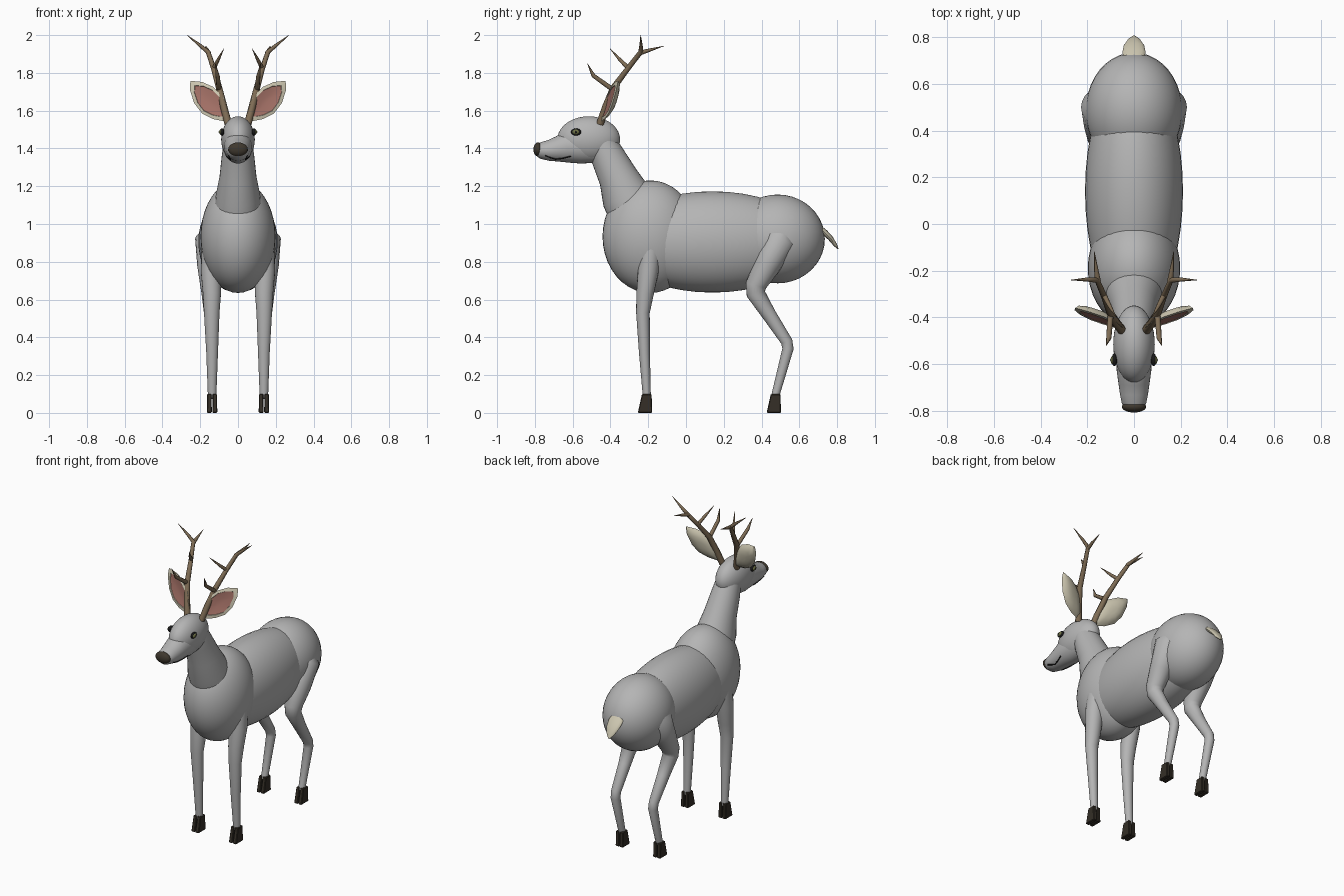
import bpy, bmesh, math
from mathutils import Vector, Matrix

if "Cube" in bpy.data.objects:
    bpy.data.objects.remove(bpy.data.objects["Cube"])


def material(name, rgb):
    m = bpy.data.materials.new(name)
    m.diffuse_color = (*rgb, 1)
    m.use_nodes = True
    m.node_tree.nodes["Principled BSDF"].inputs["Base Color"].default_value = m.diffuse_color
    return m


COAT = material("grey coat", (0.46, 0.46, 0.46))
CREAM = material("cream fur", (0.60, 0.56, 0.43))
PINK = material("inner ear pink", (0.36, 0.16, 0.13))
ANTLER = material("antler brown", (0.21, 0.15, 0.09))
HOOF = material("hoof dark", (0.035, 0.028, 0.02))
NOSE = material("nose brown", (0.05, 0.04, 0.028))
IRIS = material("eye olive", (0.16, 0.17, 0.06))
BLACK = material("black", (0.01, 0.01, 0.01))


def finish(name, bm, mats, mirror=False, angle=50):
    bmesh.ops.recalc_face_normals(bm, faces=bm.faces)
    me = bpy.data.meshes.new(name)
    bm.to_mesh(me)
    bm.free()
    for m in mats:
        me.materials.append(m)
    ob = bpy.data.objects.new(name, me)
    bpy.context.collection.objects.link(ob)
    if mirror:
        mod = ob.modifiers.new("Mirror", 'MIRROR')
        mod.use_mirror_merge = False
    bpy.ops.object.select_all(action='DESELECT')
    ob.select_set(True)
    bpy.context.view_layer.objects.active = ob
    if angle:
        bpy.ops.object.shade_smooth_by_angle(angle=math.radians(angle))
    return ob


def ellipsoid(name, centre, radii, mat, mirror=False, tilt=0, seg=40):
    bm = bmesh.new()
    mtx = (Matrix.Translation(centre) @ Matrix.Rotation(tilt, 4, 'X')
           @ Matrix.Diagonal((*radii, 1)))
    bmesh.ops.create_uvsphere(bm, u_segments=seg, v_segments=seg // 2, radius=1, matrix=mtx)
    return finish(name, bm, [mat], mirror)


def loft(name, stations, mat, mirror=False, seg=20):
    """Elliptical rings (x, y, z, half width, half depth) along a path."""
    bm = bmesh.new()
    pts = [Vector(s[:3]) for s in stations]
    rings = []
    for i, s in enumerate(stations):
        t = Vector((0, 0, 0))
        if i:
            t += (pts[i] - pts[i - 1]).normalized()
        if i < len(pts) - 1:
            t += (pts[i + 1] - pts[i]).normalized()
        t.normalize()
        side = (Vector((1, 0, 0)) - t * t.x).normalized()
        up = t.cross(side)
        rx, ry = s[3], s[-1]
        rings.append([bm.verts.new(pts[i] + side * rx * math.cos(a) + up * ry * math.sin(a))
                      for a in (math.tau * k / seg for k in range(seg))])
    for a, b in zip(rings, rings[1:]):
        for k in range(seg):
            j = (k + 1) % seg
            bm.faces.new((a[k], a[j], b[j], b[k]))
    bm.faces.new(rings[0])
    bm.faces.new(rings[-1])
    return finish(name, bm, [mat], mirror)


# Torso: three overlapping rounded masses
ellipsoid("chest", (0, -0.19, 0.933), (0.198, 0.252, 0.298), COAT)
ellipsoid("barrel", (0, 0.14, 0.905), (0.21, 0.53, 0.268), COAT)
ellipsoid("rump", (0, 0.485, 0.921), (0.207, 0.25, 0.235), COAT)

# Neck and head
loft("neck", [(0, -0.23, 1.00, 0.13, 0.15), (0, -0.32, 1.15, 0.118, 0.13),
              (0, -0.36, 1.25, 0.098, 0.104), (0, -0.415, 1.36, 0.086, 0.09),
              (0, -0.45, 1.44, 0.075, 0.075)], COAT, seg=32)
ellipsoid("skull", (0, -0.515, 1.448), (0.089, 0.166, 0.122), COAT)
MUZZLE = [(-0.46, 1.41, 0.07, 0.085), (-0.56, 1.412, 0.078, 0.092), (-0.63, 1.407, 0.074, 0.083),
          (-0.68, 1.396, 0.067, 0.067), (-0.73, 1.389, 0.06, 0.054), (-0.77, 1.39, 0.052, 0.044),
          (-0.79, 1.393, 0.035, 0.03)]
loft("muzzle", [(0, *s) for s in MUZZLE], COAT, seg=32)
ellipsoid("nose", (0, -0.783, 1.395), (0.052, 0.025, 0.037), NOSE, seg=24)


def muzzle_side(y, z):
    """Half width of the muzzle at a given point."""
    for a, b in zip(MUZZLE, MUZZLE[1:]):
        if b[0] <= y <= a[0]:
            f = (y - a[0]) / (b[0] - a[0])
            zc, rx, rz = (a[i] + f * (b[i] - a[i]) for i in (1, 2, 3))
            return rx * math.sqrt(max(0.0, 1 - ((z - zc) / rz) ** 2))


# Mouth line follows the muzzle surface
mouth = [(-0.745, 1.362), (-0.72, 1.352), (-0.69, 1.343), (-0.655, 1.347), (-0.61, 1.358)]
loft("mouth", [(muzzle_side(y, z), y, z, 0.004) for y, z in mouth], BLACK, True, 6)

# Eyes: dark lid, olive iris, black pupil
ellipsoid("eyelid", (0.084, -0.582, 1.487), (0.012, 0.027, 0.019), BLACK, True, seg=20)
ellipsoid("iris", (0.088, -0.583, 1.487), (0.0125, 0.020, 0.014), IRIS, True, seg=20)
ellipsoid("pupil", (0.095, -0.583, 1.487), (0.0075, 0.008, 0.008), BLACK, True, seg=14)

# Ears: leaf outline, cream rim and domed back, pink dished front
EAR = [(0.045, 1.545), (0.05, 1.60), (0.075, 1.67), (0.13, 1.725), (0.19, 1.752), (0.252, 1.758),
       (0.255, 1.71), (0.232, 1.64), (0.19, 1.585), (0.13, 1.555), (0.08, 1.545)]
bm = bmesh.new()
mid = (0.15, 1.65)


def ear_ring(f, depth):
    out = []
    for x, z in EAR:
        px, pz = mid[0] + f * (x - mid[0]), mid[1] + f * (z - mid[1])
        y = -0.452 + 0.25 * (px - 0.05) + 0.2 * (pz - 1.55) + depth
        out.append(bm.verts.new((px, y, pz)))
    return out


ear = [ear_ring(f, d) for f, d in ((0.3, 0.008), (0.76, 0.0), (0.78, -0.004), (1, 0.0),
                                   (0.85, 0.017), (0.55, 0.029), (0.25, 0.033))]
n = len(EAR)
for i, (a, b) in enumerate(zip(ear, ear[1:])):
    for k in range(n):
        face = bm.faces.new((a[k], a[(k + 1) % n], b[(k + 1) % n], b[k]))
        face.material_index = 1 if i == 0 else 0
bm.faces.new(ear[0]).material_index = 1
bm.faces.new(ear[-1])
finish("ear", bm, [CREAM, PINK], True, 40)

# Antlers: main beam and four tapering tines
loft("antler_beam", [(0.052, -0.455, 1.53, 0.02), (0.075, -0.425, 1.62, 0.019),
                     (0.10, -0.385, 1.72, 0.017), (0.128, -0.31, 1.82, 0.014),
                     (0.158, -0.24, 1.91, 0.013), (0.20, -0.238, 1.945, 0.009),
                     (0.27, -0.24, 2.0, 0.001)], ANTLER, True, 8)
loft("antler_brow_tine", [(0.10, -0.385, 1.71, 0.013), (0.108, -0.49, 1.785, 0.011),
                          (0.12, -0.522, 1.85, 0.001)], ANTLER, True, 8)
loft("antler_mid_tine", [(0.128, -0.305, 1.825, 0.012), (0.105, -0.35, 1.87, 0.009),
                         (0.075, -0.402, 1.928, 0.001)], ANTLER, True, 8)
loft("antler_back_tine", [(0.155, -0.245, 1.905, 0.013), (0.162, -0.195, 1.92, 0.009),
                          (0.17, -0.118, 1.942, 0.001)], ANTLER, True, 8)

# Legs
loft("front_leg", [(0.135, -0.18, 0.92, 0.055, 0.06), (0.142, -0.20, 0.75, 0.055, 0.055),
                   (0.138, -0.217, 0.63, 0.048, 0.046), (0.139, -0.228, 0.53, 0.041, 0.036),
                   (0.137, -0.22, 0.32, 0.031, 0.029), (0.137, -0.207, 0.08, 0.022, 0.021)], COAT, True)
loft("hind_leg", [(0.14, 0.53, 0.985, 0.03, 0.03), (0.142, 0.50, 0.92, 0.085, 0.09),
                  (0.148, 0.43, 0.78, 0.068, 0.07), (0.146, 0.37, 0.675, 0.054, 0.056),
                  (0.145, 0.37, 0.63, 0.048, 0.05), (0.141, 0.44, 0.52, 0.038, 0.038),
                  (0.138, 0.533, 0.378, 0.03, 0.031), (0.137, 0.54, 0.34, 0.029, 0.03),
                  (0.136, 0.47, 0.08, 0.021, 0.021)], COAT, True)

# Cloven hooves: two wedge toes per foot
for name, y in (("front_hoof", -0.215), ("hind_hoof", 0.467)):
    bm = bmesh.new()
    for cx in (0.1225, 0.1515):
        made = bmesh.ops.create_cube(bm, size=1)["verts"]
        for v in made:
            top = v.co.z > 0
            front = v.co.y < 0
            v.co = Vector((cx + v.co.x * (0.023 if top else 0.026),
                           y + ((-0.018 if top else -0.04) if front else (0.033 if top else 0.036)),
                           0.1 if top else 0))
    bmesh.ops.bevel(bm, geom=[e for e in bm.edges], offset=0.004, segments=1, affect='EDGES')
    finish(name, bm, [HOOF], True, 30)

# Tail: flat drooping tuft
loft("tail", [(0, 0.70, 0.985, 0.04, 0.014), (0, 0.735, 0.955, 0.05, 0.016),
              (0, 0.765, 0.925, 0.044, 0.014), (0, 0.79, 0.89, 0.027, 0.01),
              (0, 0.805, 0.868, 0.006, 0.003)], CREAM, seg=16)
